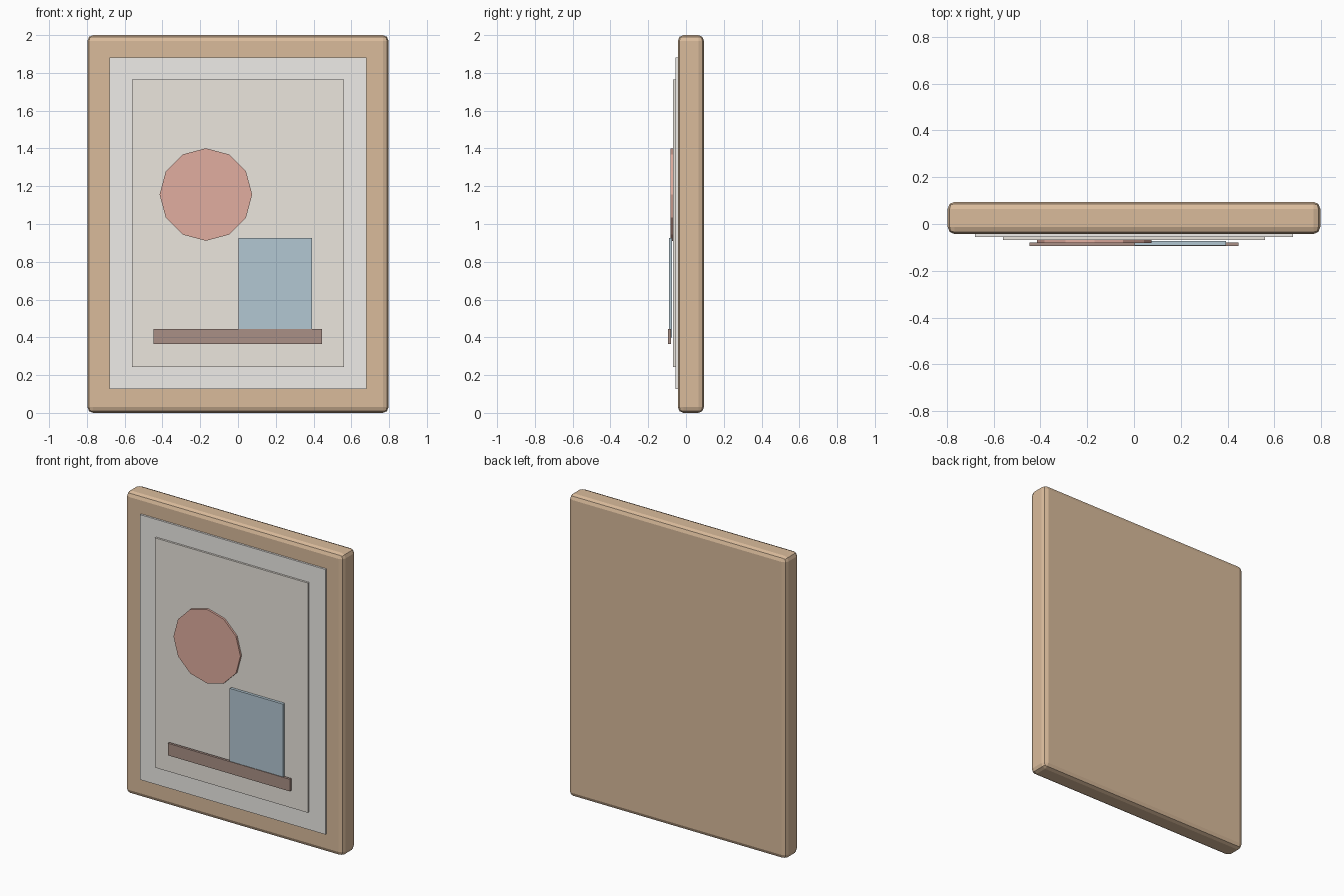
import bpy, bmesh, math
from mathutils import Matrix

if "Cube" in bpy.data.objects:
    bpy.data.objects.remove(bpy.data.objects["Cube"])


def finish(name, bm, color):
    mesh = bpy.data.meshes.new(name)
    bm.to_mesh(mesh)
    bm.free()
    obj = bpy.data.objects.new(name, mesh)
    bpy.context.collection.objects.link(obj)
    mat = bpy.data.materials.new(name + "_colour")
    mat.diffuse_color = (*color, 1)
    mat.use_nodes = True
    mat.node_tree.nodes["Principled BSDF"].inputs["Base Color"].default_value = mat.diffuse_color
    mesh.materials.append(mat)
    return obj


def panel(name, x, y, z, color):
    """Box given by (min, max) ranges on each axis."""
    bm = bmesh.new()
    size = [r[1] - r[0] for r in (x, y, z)]
    mid = [sum(r) / 2 for r in (x, y, z)]
    bmesh.ops.create_cube(bm, size=1, matrix=Matrix.Translation(mid) @ Matrix.Diagonal((*size, 1)))
    return finish(name, bm, color)


def disc(name, x, z, radius, y, sides, color):
    """Low-poly disc facing the front."""
    bm = bmesh.new()
    place = Matrix.Translation((x, sum(y) / 2, z)) @ Matrix.Rotation(math.pi / 2, 4, 'X')
    bmesh.ops.create_cone(bm, cap_ends=True, segments=sides, radius1=radius, radius2=radius,
                          depth=y[1] - y[0], matrix=place)
    return finish(name, bm, color)


# Wooden frame slab with softened edges
frame = panel("frame", (-0.797, 0.797), (-0.043, 0.095), (0, 2), (0.70, 0.50, 0.33))
bevel = frame.modifiers.new("soft_edges", 'BEVEL')
bevel.width = 0.03
bevel.segments = 2

# Mat board and paper, stacked on the front
panel("mat_board", (-0.68, 0.68), (-0.056, -0.040), (0.127, 1.882), (0.86, 0.84, 0.81))
panel("paper", (-0.56, 0.56), (-0.069, -0.054), (0.244, 1.765), (0.83, 0.79, 0.73))

# Raised abstract artwork
disc("red_disc", -0.17, 1.156, 0.245, (-0.082, -0.069), 12, (0.75, 0.42, 0.35))
panel("blue_block", (0.003, 0.393), (-0.091, -0.073), (0.40, 0.927), (0.45, 0.57, 0.65))
panel("dark_bar", (-0.448, 0.446), (-0.095, -0.079), (0.365, 0.445), (0.40, 0.28, 0.24))
